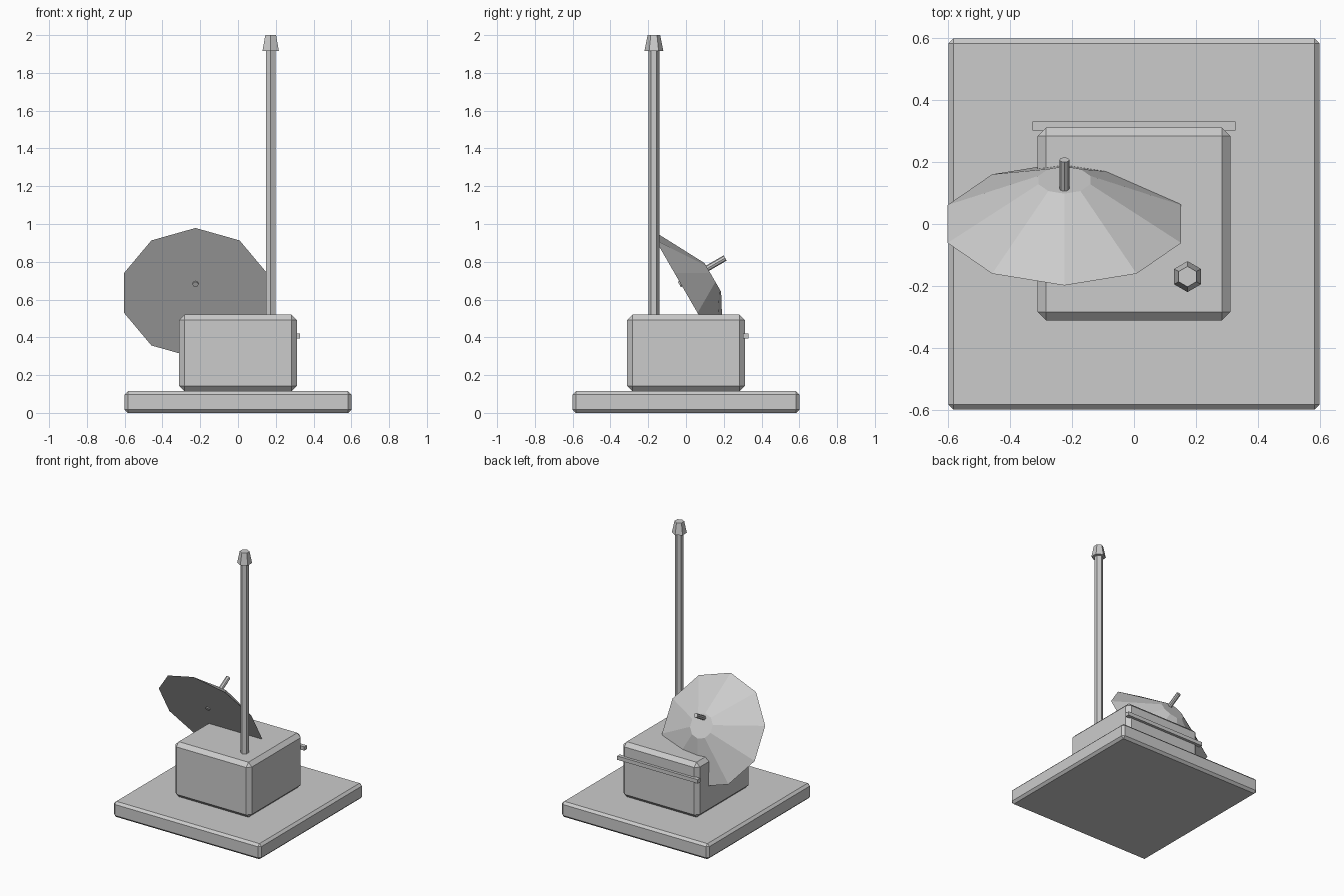
import bpy, bmesh
from math import sin, cos, pi, radians

if "Cube" in bpy.data.objects:
    bpy.data.objects.remove(bpy.data.objects["Cube"])


def finish(name, bm, loc, tilt=0.0):
    bmesh.ops.recalc_face_normals(bm, faces=bm.faces)
    me = bpy.data.meshes.new(name)
    bm.to_mesh(me)
    bm.free()
    ob = bpy.data.objects.new(name, me)
    ob.location = loc
    ob.rotation_euler = (tilt, 0, 0)
    bpy.context.collection.objects.link(ob)
    return ob


def box(name, size, loc, chamfer=0.0):
    bm = bmesh.new()
    bmesh.ops.create_cube(bm, size=1)
    bmesh.ops.scale(bm, vec=size, verts=bm.verts)
    if chamfer:
        bmesh.ops.bevel(bm, geom=bm.edges[:], offset=chamfer, segments=1,
                        affect='EDGES', profile=0.5)
    return finish(name, bm, loc)


def lathe(name, profile, sides, loc, tilt=0.0):
    """Capped solid of (radius, height) rings, first corner on local +y."""
    bm = bmesh.new()
    rings = [[bm.verts.new((r * sin(2 * pi * i / sides),
                            r * cos(2 * pi * i / sides), h))
              for i in range(sides)] for r, h in profile]
    for a, b in zip(rings, rings[1:]):
        for i in range(sides):
            j = (i + 1) % sides
            bm.faces.new((a[i], a[j], b[j], b[i]))
    bm.faces.new(rings[0])
    bm.faces.new(rings[-1])
    return finish(name, bm, loc, tilt)


# Base slab and equipment housing
box("base_slab", (1.2, 1.2, 0.115), (0, 0, 0.0575), 0.017)
box("housing", (0.624, 0.624, 0.405), (0, 0, 0.3175), 0.028)

# Rail across the back of the housing
box("back_rail", (0.656, 0.03, 0.028), (0, 0.317, 0.407))

# Mast with a tapered cap
lathe("mast", [(0.029, 0.5), (0.029, 1.93)], 6, (0.173, -0.17, 0))
lathe("mast_cap", [(0.05, 1.916), (0.033, 2.0)], 6, (0.173, -0.17, 0))

# Tilted dish, flat face to the front and downwards
TILT = radians(-60)
lathe("dish", [(0.397, 0), (0.088, 0.164)], 10, (-0.225, 0, 0.635), TILT)

# Feed rod through the dish
lathe("feed_rod", [(0.016, 0), (0.016, 0.28)], 8, (-0.225, -0.035, 0.68), TILT)
